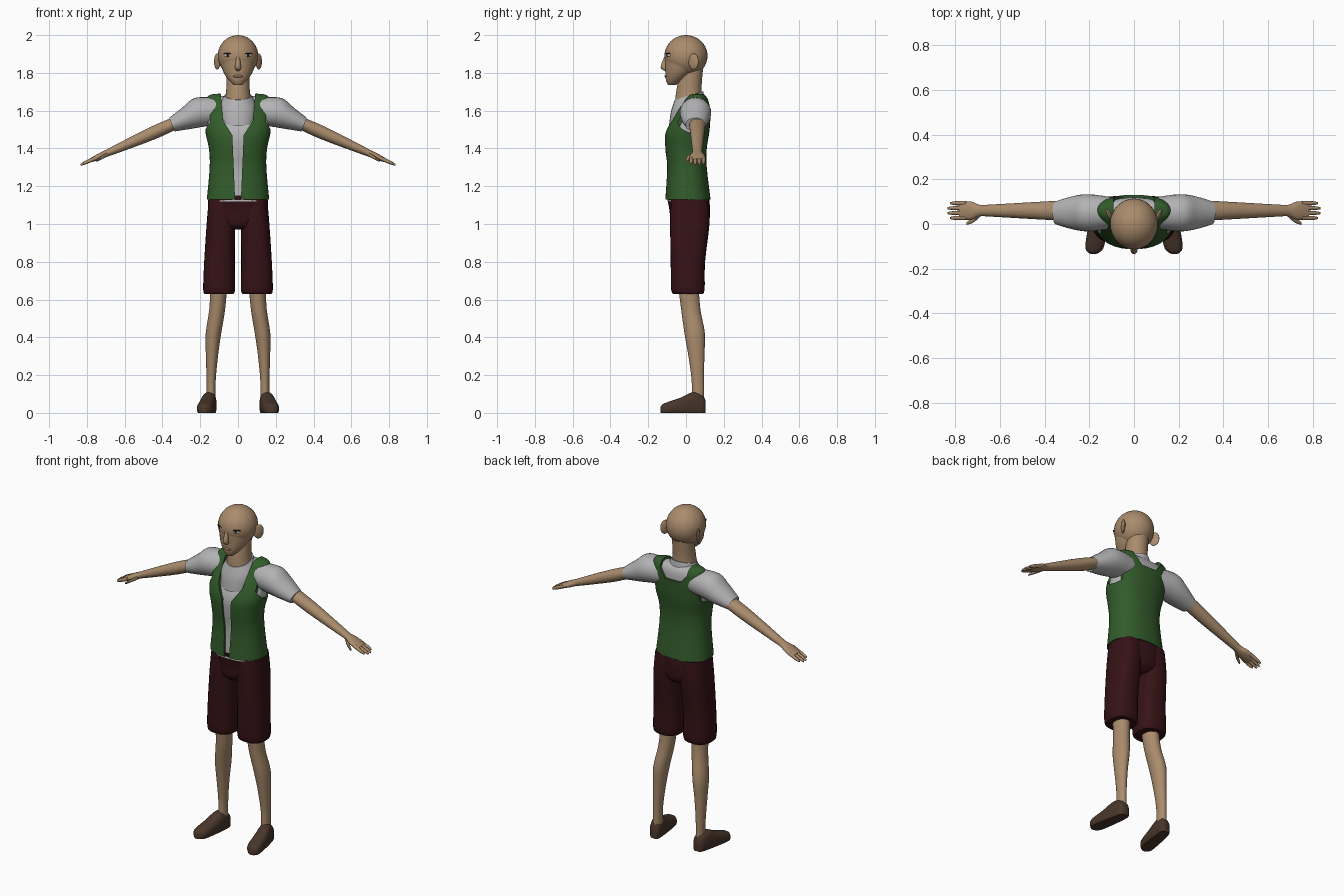
import bpy, bmesh, math
from mathutils import Matrix, Vector

if "Cube" in bpy.data.objects:
    bpy.data.objects.remove(bpy.data.objects["Cube"])


def material(name, *rgb):
    mat = bpy.data.materials.new(name)
    mat.use_nodes = True
    mat.diffuse_color = (*rgb, 1)
    mat.node_tree.nodes["Principled BSDF"].inputs["Base Color"].default_value = (*rgb, 1)
    return mat


SKIN = material("skin", .4, .26, .15)
LIP = material("lip", .32, .19, .13)
SHIRT = material("shirt_grey", .45, .45, .46)
GREEN = material("vest_green", .032, .105, .024)
MAROON = material("shorts_maroon", .036, .006, .008)
BROWN = material("shoe_brown", .065, .037, .023)
WHITE = material("eye_white", .6, .6, .58)
DARK = material("eye_dark", .01, .01, .01)


def smooth(obj):
    bpy.ops.object.select_all(action='DESELECT')
    obj.select_set(True)
    bpy.context.view_layer.objects.active = obj
    bpy.ops.object.shade_smooth_by_angle(angle=math.radians(40))


def finish(name, bm, mat, mirror=False):
    bmesh.ops.recalc_face_normals(bm, faces=bm.faces)
    mesh = bpy.data.meshes.new(name)
    bm.to_mesh(mesh)
    bm.free()
    obj = bpy.data.objects.new(name, mesh)
    bpy.context.collection.objects.link(obj)
    mesh.materials.append(mat)
    smooth(obj)
    if mirror:
        obj.modifiers.new("mirror", 'MIRROR')
    return obj


def solid(name, loops, mat, mirror=False):
    """Bridge a row of closed point loops and cap both ends."""
    bm = bmesh.new()
    rows = [[bm.verts.new(point) for point in loop] for loop in loops]
    for low, high in zip(rows, rows[1:]):
        for k in range(len(low)):
            bm.faces.new((low[k - 1], low[k], high[k], high[k - 1]))
    bm.faces.new(rows[0])
    bm.faces.new(rows[-1])
    return finish(name, bm, mat, mirror)


def spline(a, b, c, d, t):
    return b + t / 2 * (c - a + t * (2 * a - 5 * b + 4 * c - d + t * (3 * b - a - 3 * c + d)))


def loft(name, mat, rings, axis='z', mirror=False, power=2, tilt=0, floor=-1, sides=28, steps=4):
    """Smooth tube through rings: (along, offset_u, offset_v, radius_u, radius_v)."""
    u, v, w = {'x': (1, 2, 0), 'y': (0, 2, 1), 'z': (0, 1, 2)}[axis]
    ends = [rings[0], *rings, rings[-1]]
    path = [[spline(*key, s / steps) for key in zip(*ends[i:i + 4])]
            for i in range(len(rings) - 1) for s in range(steps)] + [rings[-1]]
    loops = []
    for along, off_u, off_v, rad_u, rad_v in path:
        loop = []
        for k in range(sides):
            angle = math.tau * k / sides
            c, s = [math.copysign(abs(f) ** (2 / power), f)
                    for f in (math.cos(angle), math.sin(angle))]
            point = Vector()
            point[u] = off_u + rad_u * c
            point[v] = off_v + rad_v * s
            point[w] = along + tilt * rad_v * s
            point.z = max(point.z, floor)
            loop.append(point)
        loops.append(loop)
    return solid(name, loops, mat, mirror)


def upright(name, mat, rings, **options):
    """Central loft from (height, y, half_width, half_depth)."""
    return loft(name, mat, [(z, 0, y, rx, ry) for z, y, rx, ry in rings], **options)


def blob(name, mat, place, size, turn=0, mirror=False):
    bm = bmesh.new()
    matrix = Matrix.Translation(place) @ Matrix.Rotation(turn, 4, 'Z') @ Matrix.Diagonal((*size, 1))
    bmesh.ops.create_uvsphere(bm, u_segments=32, v_segments=20, radius=1, matrix=matrix)
    return finish(name, bm, mat, mirror)


def prism(half, front, back):
    """Cutter from a half outline in x and z, mirrored and run along y."""
    outline = half + [(-x, z) for x, z in reversed(half)]
    return solid("cutter", [[(x, y, z) for x, z in outline] for y in (front, back)], GREEN)


def cut(obj, cutter):
    mod = obj.modifiers.new("cut", 'BOOLEAN')
    mod.operation, mod.solver, mod.object = 'DIFFERENCE', 'EXACT', cutter
    bpy.context.view_layer.objects.active = obj
    bpy.ops.object.modifier_apply(modifier=mod.name)
    bpy.data.objects.remove(cutter)


# Head, neck and face
blob("skull", SKIN, (0, 0, 1.89), (.107, .114, .11))
upright("jaw", SKIN, [(1.735, -.075, .02, .02), (1.76, -.06, .047, .046),
                      (1.81, -.03, .08, .08), (1.9, 0, .104, .112)])
upright("neck", SKIN, [(1.62, .02, .08, .08), (1.7, .015, .063, .067), (1.82, .03, .06, .06)])
upright("nose", SKIN, [(1.89, -.105, .008, .008), (1.83, -.115, .016, .02),
                       (1.81, -.1, .01, .01)], sides=14)
blob("lips", LIP, (0, -.103, 1.782), (.026, .011, .008))
blob("ear", SKIN, (.11, .04, 1.86), (.01, .03, .042), -.5, True)
blob("eye", WHITE, (.054, -.091, 1.893), (.02, .01, .009), .45, True)
blob("iris", DARK, (.054, -.098, 1.893), (.008, .005, .008), .45, True)
blob("eyelid", DARK, (.055, -.093, 1.902), (.024, .01, .003), .45, True)

# Shirt body and vest share one shape, the shirt slightly smaller
TORSO = [(1.13, .01, .165, .12), (1.3, .005, .15, .105), (1.4, 0, .154, .11),
         (1.5, .01, .174, .115), (1.63, .05, .172, .08), (1.68, .06, .155, .05),
         (1.69, .06, .1, .02)]


def body(name, mat, inset):
    return upright(name, mat, [(z - inset, y, rx - inset, ry - inset) for z, y, rx, ry in TORSO],
                   power=2.3, sides=48)


body("shirt_body", SHIRT, .012)
upright("shirt_collar", SHIRT, [(1.55, .01, .1, .1), (1.62, .01, .1, .09),
                                (1.68, .016, .071, .076)], tilt=.3)

# Open vest: front gap, back neckline and armholes are cut out
vest = body("vest", GREEN, 0)
cut(vest, prism([(.01, 1), (.03, 1.47), (.08, 1.55), (.1, 1.8)], -.4, .06))
cut(vest, prism([(.05, 1.6), (.09, 1.65), (.1, 1.8)], .04, .4))
for side in (-1, 1):
    cut(vest, loft("armhole", GREEN, [(side * reach, .035, 1.57, .085, .087)
                                      for reach in (.147, .4)], 'x', steps=1))
smooth(vest)


# Sleeves, arms and fingers follow one sloping centre line
def arm_height(x):
    return min(1.6, 1.68 - .44 * x)


def arm_part(name, mat, y, rings, **options):
    loft(name, mat, [(x, y, arm_height(x), ry, rz) for x, ry, rz in rings],
         'x', True, tilt=.4, **options)


arm_part("sleeve", SHIRT, .05, [(.1, .07, .07), (.2, .083, .075), (.27, .075, .057),
                                (.35, .052, .036)])
arm_part("arm", SKIN, .06, [(.32, .045, .03), (.45, .038, .032), (.64, .027, .021),
                            (.69, .026, .017), (.73, .041, .016), (.78, .038, .01)])
for i in range(4):
    step = i - 1.5
    length = .07 - .006 * step ** 2
    arm_part(f"finger_{i + 1}", SKIN, .06 + .022 * step,
             [(.75, .01, .01), (.77 + length / 2, .009, .009), (.765 + length, .005, .005)],
             sides=10)
loft("thumb", SKIN, [(.69, .045, 1.37, .014, .012), (.72, .018, 1.353, .012, .011),
                     (.75, .002, 1.333, .006, .006)], 'x', True, sides=10)

# Shorts
upright("shorts_hips", MAROON, [(.97, .02, .05, .07), (1, .02, .12, .1),
                                (1.07, .02, .158, .107), (1.15, .01, .155, .112)], power=2.3)
loft("shorts_leg", MAROON, [(.63, .1, .01, .07, .07), (.65, .1, .01, .084, .088),
                            (.8, .098, .01, .081, .091), (1, .09, .02, .076, .104),
                            (1.13, .08, .02, .075, .1)], mirror=True, power=2.5)

# Lower legs
loft("leg", SKIN, [(.7, .1, .01, .045, .055), (.55, .11, .025, .042, .051),
                   (.42, .13, .046, .041, .054), (.3, .138, .055, .032, .042),
                   (.17, .142, .063, .024, .033), (.07, .142, .063, .024, .033)], mirror=True)

# Shoes: flat soles, toes turned slightly outward
SHOE = [(.104, .018, .06), (.09, .032, .09), (.04, .039, .11), (-.03, .043, .08),
        (-.1, .042, .056), (-.125, .028, .045), (-.135, .01, .03)]
loft("shoe", BROWN, [(y, .16 - .16 * y, top * .4, half, top * .6) for y, half, top in SHOE],
     'y', True, power=2.5, floor=0)
